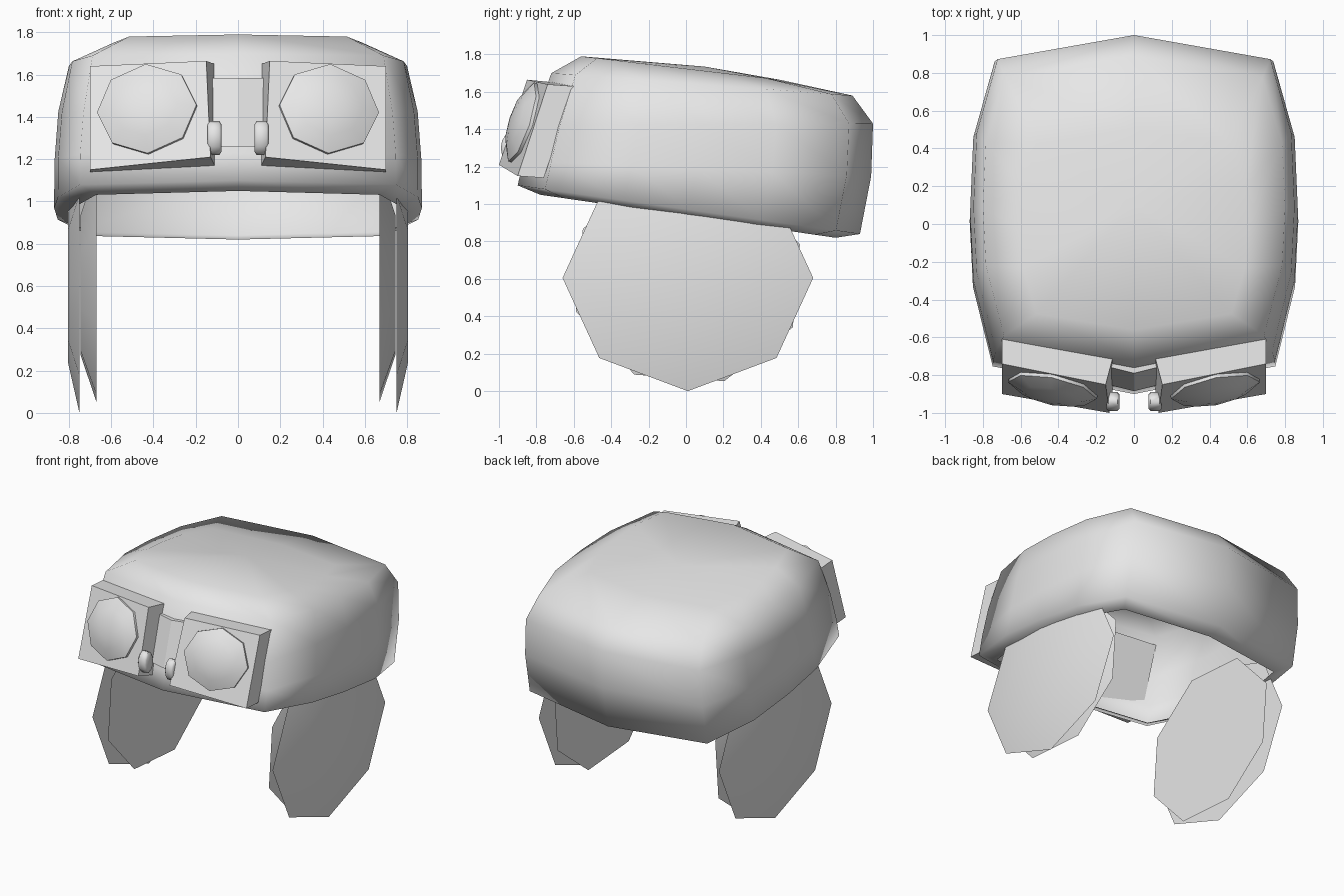
import bpy
import math
from mathutils import Vector

cube = bpy.data.objects.get("Cube")
if cube:
    bpy.data.objects.remove(cube, do_unlink=True)

grey = bpy.data.materials.new("light grey")
grey.use_nodes = True
grey.diffuse_color = (0.8, 0.8, 0.8, 1)
grey.node_tree.nodes["Principled BSDF"].inputs["Base Color"].default_value = (0.8, 0.8, 0.8, 1)


def build(name, verts, faces, angle=None):
    """Make a mesh object; angle None keeps it flat."""
    mesh = bpy.data.meshes.new(name)
    mesh.from_pydata([tuple(v) for v in verts], [], faces)
    mesh.materials.append(grey)
    ob = bpy.data.objects.new(name, mesh)
    bpy.context.collection.objects.link(ob)
    bpy.ops.object.select_all(action='DESELECT')
    ob.select_set(True)
    bpy.context.view_layer.objects.active = ob
    bpy.ops.object.mode_set(mode='EDIT')
    bpy.ops.mesh.select_all(action='SELECT')
    bpy.ops.mesh.normals_make_consistent(inside=False)
    bpy.ops.object.mode_set(mode='OBJECT')
    if angle:
        bpy.ops.object.shade_smooth_by_angle(angle=math.radians(angle))
    return ob


def loft(rings, start=None, end=None):
    """Bridge closed rings; optional points close the two ends as fans."""
    n = len(rings[0])
    verts = [p for ring in rings for p in ring]
    faces = [(r * n + i, r * n + (i + 1) % n, (r + 1) * n + (i + 1) % n, (r + 1) * n + i)
             for r in range(len(rings) - 1) for i in range(n)]
    for point, base in ((start, 0), (end, (len(rings) - 1) * n)):
        if point is not None:
            verts.append(point)
            faces += [(base + i, base + (i + 1) % n, len(verts) - 1) for i in range(n)]
    return verts, faces


def mirrored(points, side):
    return [(side * p[0], p[1], p[2]) for p in points]


# Cap shell: plan outline, then rings of half width, front y, back y, front z, back z
half = [(0, 1), (.85, .86), (.98, .43), (1, 0), (.98, -.38), (.86, -.84), (0, -1)]
outline = half + [(-u, v) for u, v in reversed(half[1:-1])]
levels = [(.78, -.78, .80, 1.05, .82), (.87, -.90, .93, 1.10, .84),
          (.868, -.87, .99, 1.23, 1.15), (.85, -.82, 1.0, 1.42, 1.43),
          (.80, -.72, .89, 1.70, 1.58), (.60, -.56, .50, 1.79, 1.665)]


def cap_ring(width, yf, yb, zf, zb):
    return [(u * width, yf + (yb - yf) * (v + 1) / 2, zf + (zb - zf) * (v + 1) / 2)
            for u, v in outline]


build("cap_shell", *loft([cap_ring(*lv) for lv in levels], end=(0, .1, 1.735)), angle=80)


# Ear flaps: shallow faceted domes, two layers a side
def flap(name, side, rim_x, top_x, ry, rz, turn):
    def ring(x, s):
        return [(side * x, .01 + s * ry * math.sin(a), .605 - s * rz * math.cos(a))
                for a in (math.tau * i / 8 + turn for i in range(8))]
    build(name, *loft([ring(rim_x, 1), ring(top_x, .6)],
                      (side * rim_x, .01, .605), (side * top_x, .01, .605)), angle=30)


for side, label in ((1, "left"), (-1, "right")):
    flap(label + "_ear_flap_outer", side, .75, .805, .67, .605, 0)
    flap(label + "_ear_flap_lining", side, .67, .745, .63, .58, math.radians(18))

    # Goggle housing: back and front quads
    back = [(.11, -.70, 1.65), (.70, -.60, 1.63), (.70, -.76, 1.14), (.11, -.86, 1.17)]
    front = [(.15, -.85, 1.665), (.70, -.74, 1.64), (.70, -.90, 1.15), (.13, -1.0, 1.21)]
    build(label + "_goggle_housing", mirrored(back + front, side),
          [(0, 1, 2, 3), (4, 5, 6, 7)] +
          [(i, (i + 1) % 4, 4 + (i + 1) % 4, 4 + i) for i in range(4)])

    # Lens: octagonal dome on the housing front
    a, b, c, d = [Vector(p) for p in front]
    across = ((b - a) + (c - d)).normalized()
    up = ((a - d) + (b - c)).normalized()
    out = up.cross(across).normalized()
    if out.y > 0:
        out = -out
    centre = (a + b + c + d) / 4 + Vector((.01, 0, .02))

    def lens_ring(scale, height):
        return [centre + across * (.24 * scale * math.sin(t)) + up * (.222 * scale * math.cos(t))
                + out * height for t in (math.tau * i / 8 for i in range(8))]
    rings = [lens_ring(1, -.02), lens_ring(1, .01), lens_ring(.65, .045), lens_ring(.3, .06)]
    build(label + "_lens", *loft([mirrored(r, side) for r in rings],
                                 end=mirrored([centre + out * .064], side)[0]), angle=50)

    # Hinge knob: short rounded drum on the inner edge
    def knob_ring(x, s):
        return [(side * x, -.94 + .05 * s * math.sin(t), 1.30 + .08 * s * math.cos(t))
                for t in (math.tau * i / 12 for i in range(12))]
    build(label + "_hinge_knob",
          *loft([knob_ring(.078, .8), knob_ring(.088, 1), knob_ring(.135, 1), knob_ring(.145, .8)],
                (side * .078, -.94, 1.30), (side * .145, -.94, 1.30)), angle=50)

# Bridge plate between the goggles, bent at the middle
rows = []
for depth in (0, .05):
    rows.append([(x, y + depth + abs(x) * .25, z) for y, z in ((-.885, 1.26), (-.79, 1.585))
                 for x in (-.125, 0, .125)])
build("bridge_plate", rows[0] + rows[1],
      [(0, 1, 4, 3), (1, 2, 5, 4), (6, 7, 10, 9), (7, 8, 11, 10), (0, 1, 7, 6), (1, 2, 8, 7),
       (3, 4, 10, 9), (4, 5, 11, 10), (0, 3, 9, 6), (2, 5, 11, 8)])
